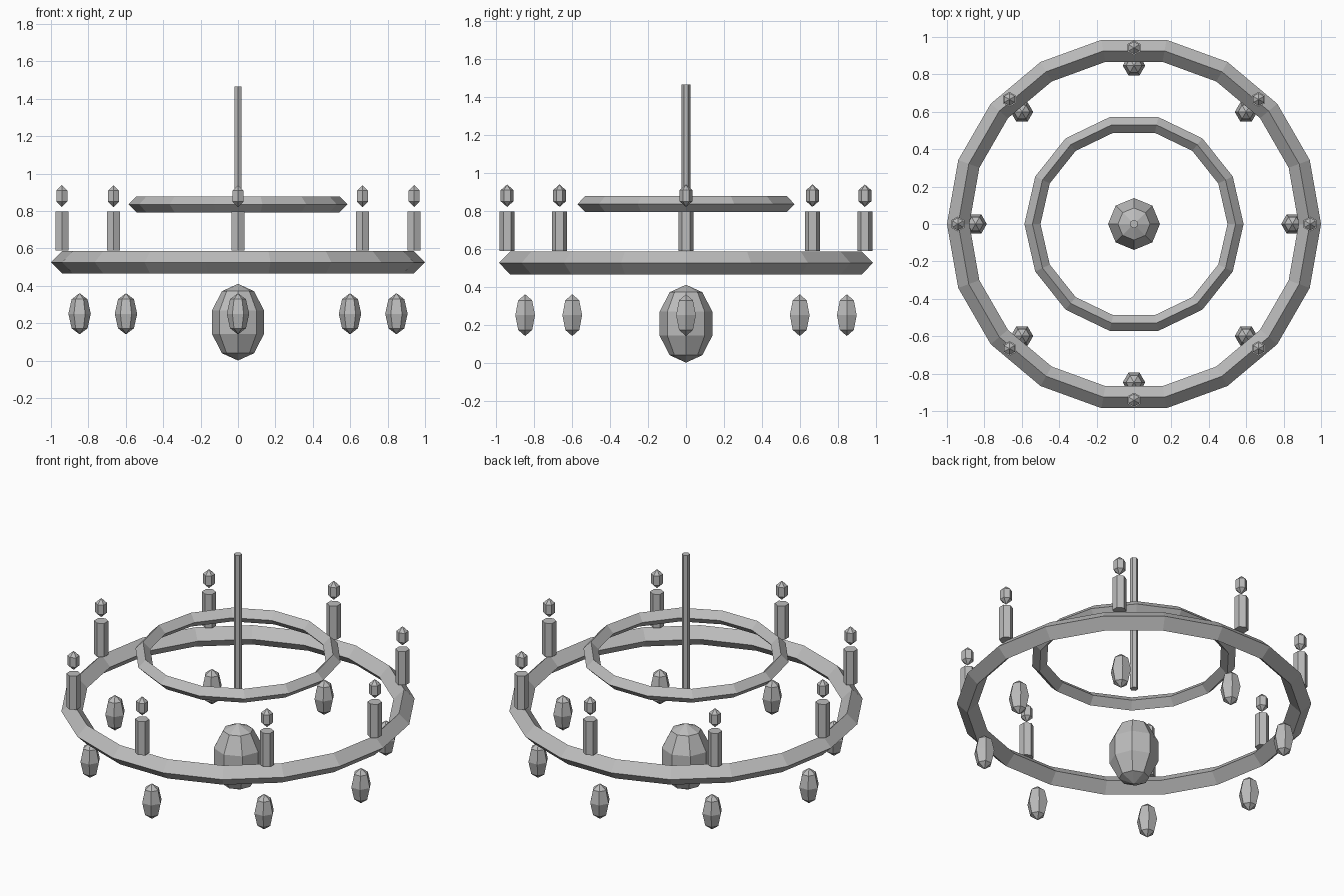
import bpy
from math import cos, sin, tau, radians

cube = bpy.data.objects.get("Cube")
if cube:
    bpy.data.objects.remove(cube, do_unlink=True)

metal = bpy.data.materials.new("plain grey")
metal.use_nodes = True
grey = (0.5, 0.5, 0.5, 1)
metal.diffuse_color = grey
metal.node_tree.nodes["Principled BSDF"].inputs["Base Color"].default_value = grey


def finish(name):
    obj = bpy.context.object
    obj.name = obj.data.name = name
    obj.data.materials.append(metal)
    bpy.ops.object.shade_flat()
    return obj


def ring(name, z, major, minor, sides):
    bpy.ops.mesh.primitive_torus_add(
        major_radius=major, minor_radius=minor, major_segments=sides,
        minor_segments=4, location=(0, 0, z))
    return finish(name)


def hex_post(name, x, y, bottom, top, radius):
    bpy.ops.mesh.primitive_cylinder_add(
        vertices=6, radius=radius, depth=top - bottom,
        location=(x, y, (bottom + top) / 2))
    return finish(name)


def faceted_drop(name, x, y, bottom, top, radius, sides, rings, turn=0):
    half = (top - bottom) / 2
    bpy.ops.mesh.primitive_uv_sphere_add(
        segments=sides, ring_count=rings, radius=1,
        location=(x, y, bottom + half), rotation=(0, 0, turn))
    obj = finish(name)
    obj.scale = (radius, radius, half)
    return obj


# Hoops
ring("lower_ring", 0.525, 0.94, 0.06, 18)
ring("upper_ring", 0.835, 0.543, 0.043, 14)

# Central rod and large hanging drop
hex_post("rod", 0, 0, 0.62, 1.465, 0.023)
faceted_drop("centre_drop", 0, 0, 0, 0.41, 0.146, 8, 5)

# Eight candles with flames, and a small drop below each
for i in range(8):
    c, s = cos(tau * i / 8), sin(tau * i / 8)
    hex_post(f"candle_{i + 1}", 0.942 * c, 0.942 * s, 0.588, 0.797, 0.04)
    faceted_drop(f"flame_{i + 1}", 0.942 * c, 0.942 * s, 0.82, 0.938, 0.039, 6, 3)
    faceted_drop(f"small_drop_{i + 1}", 0.847 * c, 0.847 * s, 0.14, 0.36,
                 0.06, 6, 4, radians(30))
